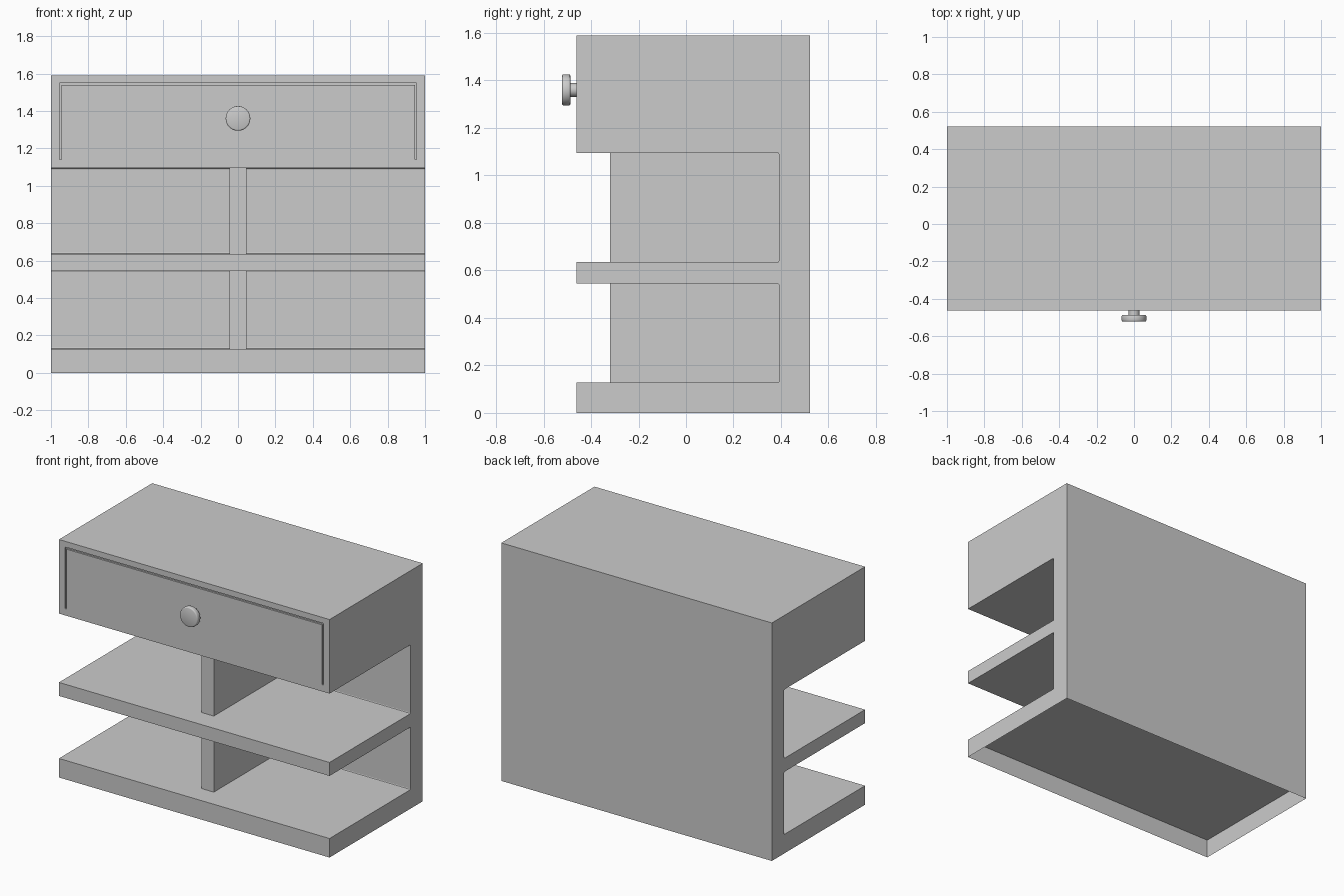
import bpy, bmesh, math
from mathutils import Vector, Matrix

if "Cube" in bpy.data.objects:
    bpy.data.objects.remove(bpy.data.objects["Cube"])

FRONT, BACK, INNER = -0.462, 0.522, 0.392
HEIGHT = 1.59
BAYS = [(0.127, 0.545), (0.635, 1.095)]   # open shelf bays, bottom and top z


def make_object(name, bm):
    bmesh.ops.recalc_face_normals(bm, faces=bm.faces)
    mesh = bpy.data.meshes.new(name)
    bm.to_mesh(mesh)
    bm.free()
    obj = bpy.data.objects.new(name, mesh)
    bpy.context.collection.objects.link(obj)
    return obj


def prism(name, points, offset):
    """Closed outline of 3D points swept along an offset."""
    bm = bmesh.new()
    face = bm.faces.new([bm.verts.new(p) for p in points])
    swept = bmesh.ops.extrude_face_region(bm, geom=[face], use_keep_orig=True)["geom"]
    bmesh.ops.translate(bm, vec=offset,
                        verts=[g for g in swept if isinstance(g, bmesh.types.BMVert)])
    return make_object(name, bm)


# Cabinet body: side profile with two bays, swept across the width
r = 0.007
profile = [(FRONT, 0), (BACK, 0), (BACK, HEIGHT), (FRONT, HEIGHT)]
for lo, hi in reversed(BAYS):
    profile += [(FRONT, hi), (INNER - r, hi), (INNER - 0.3 * r, hi - 0.3 * r), (INNER, hi - r),
                (INNER, lo + r), (INNER - 0.3 * r, lo + 0.3 * r), (INNER - r, lo), (FRONT, lo)]
body = prism("cabinet_body", [(-1, y, z) for y, z in profile], (2, 0, 0))

# Drawer outline: thin U-shaped groove cut in the front
right = [(0.955, 1.14), (0.955, 1.547), (0.95, 1.552)]
inner = [(0.945, 1.54), (0.945, 1.14)]
outline = right[:] + [(-x, z) for x, z in reversed(right)]
outline += [(-x, z) for x, z in reversed(inner)] + inner
groove = prism("drawer_groove_cutter", [(x, FRONT - 0.02, z) for x, z in outline], (0, 0.032, 0))
cut = body.modifiers.new("groove", "BOOLEAN")
cut.operation, cut.solver, cut.object = "DIFFERENCE", "EXACT", groove
bpy.context.view_layer.update()
cut_mesh = bpy.data.meshes.new_from_object(
    body.evaluated_get(bpy.context.evaluated_depsgraph_get()))
body.modifiers.clear()
body.data = cut_mesh
bpy.data.objects.remove(groove)

# Open underside, showing the hollow base
bm = bmesh.new()
bm.from_mesh(body.data)
bmesh.ops.delete(bm, geom=[f for f in bm.faces if f.calc_center_median().z < 1e-4],
                 context="FACES")
bm.to_mesh(body.data)
bm.free()

# Centre divider in each bay: front and two sides
for label, (lo, hi) in zip(("lower", "upper"), BAYS):
    bm = bmesh.new()
    path = [(-0.045, INNER), (-0.045, -0.32), (0.045, -0.32), (0.045, INNER)]
    rows = [[bm.verts.new((x, y, z)) for x, y in path] for z in (lo, hi)]
    for i in range(3):
        bm.faces.new((rows[0][i], rows[0][i + 1], rows[1][i + 1], rows[1][i]))
    make_object(label + "_divider", bm)

# Drawer knob: lathed about the y axis
bm = bmesh.new()
knob = [(0, -0.522), (0.059, -0.522), (0.064, -0.52), (0.066, -0.515), (0.066, -0.494),
        (0.064, -0.489), (0.059, -0.487), (0.029, -0.487), (0.029, FRONT)]
verts = [bm.verts.new((x, y, 1.36)) for x, y in knob]
edges = [bm.edges.new(pair) for pair in zip(verts, verts[1:])]
bmesh.ops.spin(bm, geom=verts + edges, cent=(0, 0, 1.36), axis=(0, 1, 0),
               angle=math.tau, steps=32, use_duplicate=False)
bmesh.ops.remove_doubles(bm, verts=bm.verts, dist=1e-5)
knob_obj = make_object("drawer_knob", bm)
bpy.context.view_layer.objects.active = knob_obj
knob_obj.select_set(True)
bpy.ops.object.shade_smooth_by_angle(angle=math.radians(50))
